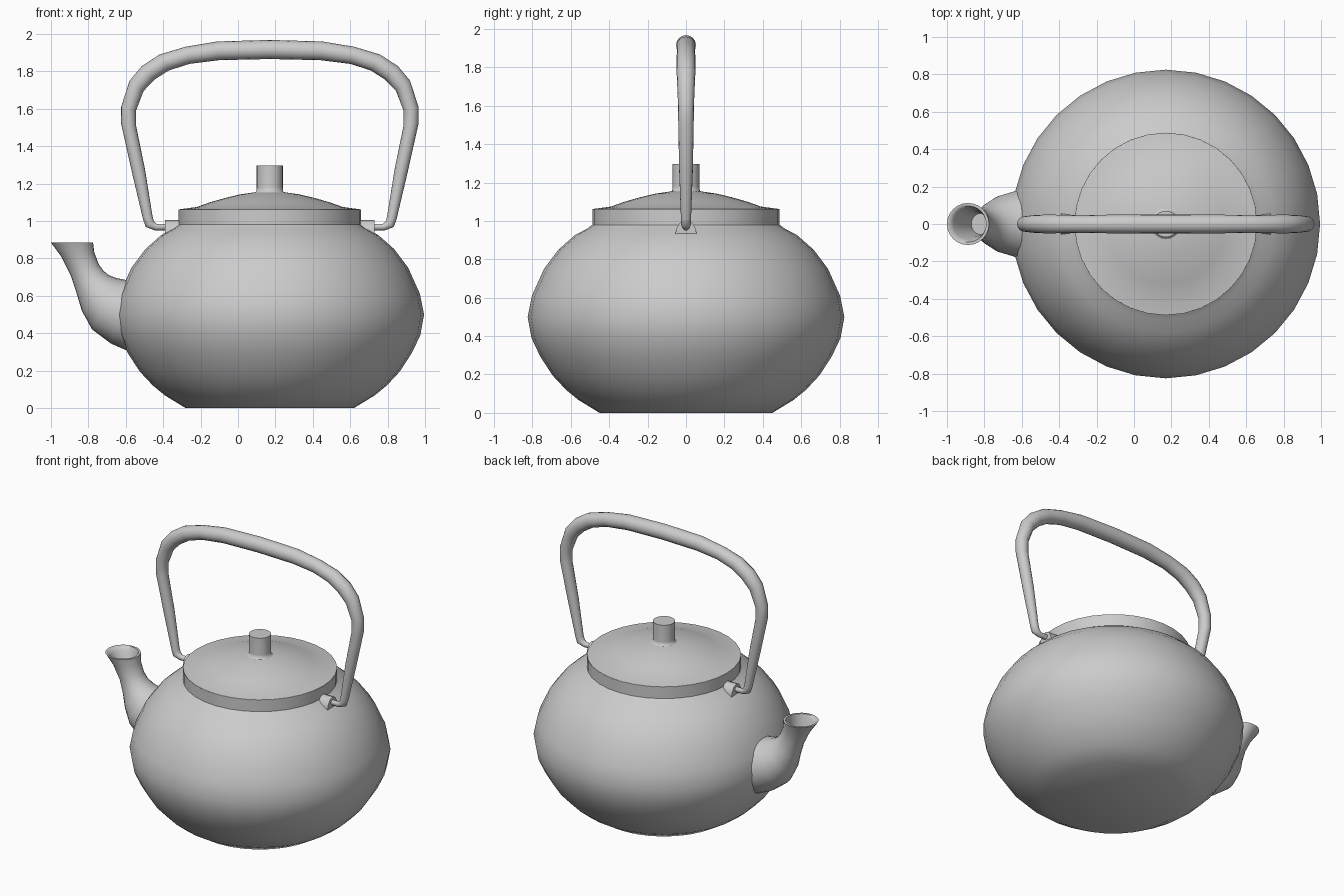
import bpy, bmesh, math
from mathutils import Vector

CX = 0.17  # body axis


def finish(name, bm, angle):
    bmesh.ops.remove_doubles(bm, verts=bm.verts, dist=1e-5)
    bmesh.ops.recalc_face_normals(bm, faces=bm.faces)
    me = bpy.data.meshes.new(name)
    bm.to_mesh(me)
    bm.free()
    ob = bpy.data.objects.new(name, me)
    bpy.context.collection.objects.link(ob)
    bpy.ops.object.select_all(action='DESELECT')
    ob.select_set(True)
    bpy.context.view_layer.objects.active = ob
    bpy.ops.object.shade_smooth_by_angle(angle=math.radians(angle))
    return ob


def skin(name, rings, angle):
    """Bridge a list of equal-sized point rings and cap both ends."""
    bm = bmesh.new()
    vs = [[bm.verts.new(p) for p in r] for r in rings]
    n = len(vs[0])
    for a, b in zip(vs, vs[1:]):
        for i in range(n):
            j = (i + 1) % n
            bm.faces.new((a[i], a[j], b[j], b[i]))
    bm.faces.new(vs[0])
    bm.faces.new(vs[-1])
    return finish(name, bm, angle)


def lathe(name, profile, angle=50, n=32):
    rings = [[(CX + r * math.cos(2 * math.pi * i / n), r * math.sin(2 * math.pi * i / n), z)
              for i in range(n)] for r, z in profile]
    return skin(name, rings, angle)


def tube(name, pairs, n=16, angle=60):
    """Round tube in the XZ plane, given by its two outlines (xa, za, xb, zb)."""
    rings = []
    for xa, za, xb, zb in pairs:
        a, b = Vector((xa, 0, za)), Vector((xb, 0, zb))
        c, h = (a + b) / 2, (a - b) / 2
        side = Vector((0, h.length, 0))
        rings.append([c + h * math.cos(2 * math.pi * i / n) + side * math.sin(2 * math.pi * i / n)
                      for i in range(n)])
    return skin(name, rings, angle)


# Pot body with neck
lathe("body", [(0.45, 0), (0.56, 0.067), (0.625, 0.12), (0.695, 0.195), (0.76, 0.295),
               (0.805, 0.39), (0.825, 0.5), (0.803, 0.61), (0.74, 0.75), (0.665, 0.85),
               (0.58, 0.925), (0.515, 0.96), (0.488, 0.98), (0.488, 1.06)])

# Lid and knob
lathe("lid", [(0.488, 1.055), (0.487, 1.062), (0.39, 1.075), (0.32, 1.1), (0.24, 1.123),
              (0.16, 1.142), (0.085, 1.153), (0.03, 1.156)])
lathe("lid_knob", [(0.09, 1.15), (0.072, 1.157), (0.07, 1.18), (0.07, 1.297)], n=24, angle=70)

# Spout: inside of the mouth, over the lip, down into the body
tube("spout", [(-0.87, 0.69, -0.765, 0.735), (-0.92, 0.79, -0.785, 0.81),
               (-0.965, 0.86, -0.79, 0.865), (-0.985, 0.885, -0.79, 0.885),
               (-1.0, 0.885, -0.775, 0.885), (-0.945, 0.81, -0.768, 0.83),
               (-0.895, 0.71, -0.745, 0.77), (-0.865, 0.62, -0.72, 0.735),
               (-0.835, 0.52, -0.69, 0.71), (-0.78, 0.42, -0.65, 0.695),
               (-0.68, 0.345, -0.6, 0.685), (-0.6, 0.31, -0.55, 0.685),
               (-0.48, 0.3, -0.48, 0.68)], n=24)

# Bail handle: right half, mirrored about the body axis
half = [(0.70, 0.95, 0.70, 0.985), (0.785, 0.95, 0.775, 0.985), (0.833, 0.968, 0.79, 1.0),
        (0.848, 1.01, 0.797, 1.025), (0.907, 1.26, 0.837, 1.275), (0.965, 1.52, 0.885, 1.51),
        (0.965, 1.61, 0.885, 1.59), (0.92, 1.75, 0.845, 1.695), (0.855, 1.828, 0.785, 1.757),
        (0.76, 1.89, 0.71, 1.805), (0.62, 1.932, 0.6, 1.84), (0.45, 1.96, 0.44, 1.86)]
mirrored = [(2 * CX - a, b, 2 * CX - c, d) for a, b, c, d in reversed(half)]
tube("handle", half + [(CX, 1.968, CX, 1.866)] + mirrored)

# Lugs that hold the handle
section = [(-0.045, 0.9), (-0.056, 0.93), (-0.048, 0.965), (-0.028, 0.995), (0, 1.005),
           (0.028, 0.995), (0.048, 0.965), (0.056, 0.93), (0.045, 0.9)]
for name, s in (("left_lug", -1), ("right_lug", 1)):
    skin(name, [[(CX + s * r, y, z) for y, z in section] for r in (0.46, 0.56)], 50)
